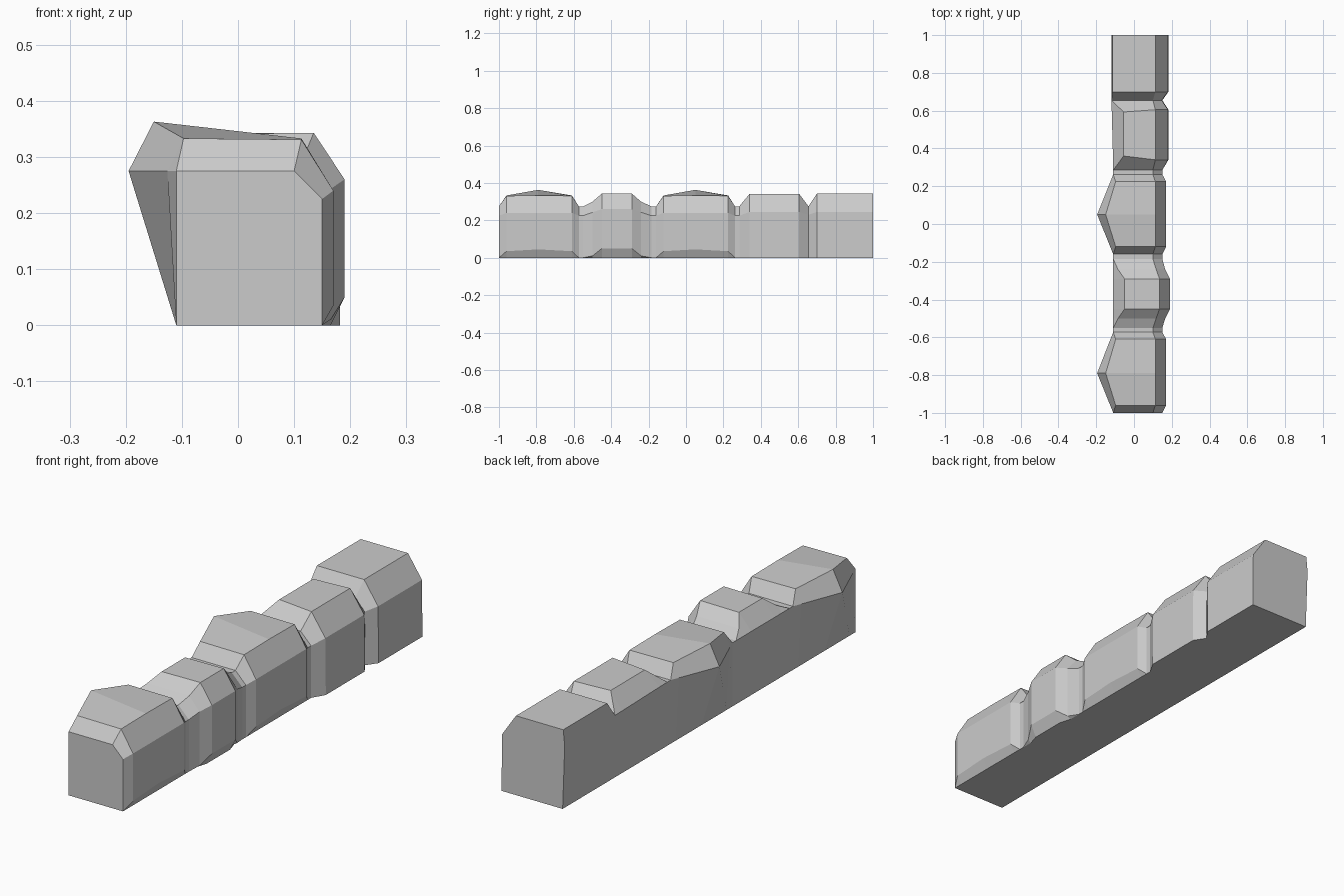
import bpy, bmesh

if "Cube" in bpy.data.objects:
    bpy.data.objects.remove(bpy.data.objects["Cube"])

# Cross-sections: top-left (x,z), top-right (x,z), right shoulder (x,z),
# height of the undercut at the right foot, foot x
GROOVE = ((-0.11, 0.275), (0.10, 0.275), (0.15, 0.225), 0.0, 0.15)
STONE = ((-0.097, 0.333), (0.113, 0.331), (0.17, 0.24), 0.035, 0.15)
PEAK = ((-0.15, 0.363), (0.113, 0.333), (0.17, 0.24), 0.045, 0.15)
RAMP = ((-0.085, 0.30), (0.117, 0.30), (0.165, 0.243), 0.01, 0.15)
SMALL = ((-0.05, 0.341), (0.135, 0.343), (0.19, 0.26), 0.05, 0.165)
BLOCK = ((-0.055, 0.342), (0.113, 0.342), (0.18, 0.245), 0.0, 0.182)
LAST_GROOVE = ((-0.119, 0.275), (0.10, 0.275), (0.147, 0.23), 0.0, 0.15)
LAST = ((-0.113, 0.343), (0.113, 0.343), (0.18, 0.245), 0.0, 0.182)


def bulged_stone(start, peak, end):
    """Chamfered stone that bulges to a point on its left side."""
    return [(start, -0.11, GROOVE, 0), (start + 0.04, -0.126, STONE, 0),
            (peak, -0.195, PEAK, 0),
            (end - 0.037, -0.125, STONE, 0), (end, -0.11, GROOVE, 0)]


# Stations along the curb: y, left edge x, section, y shift of top-left corner
stations = bulged_stone(-1.0, -0.79, -0.573)
stations += [(-0.55, -0.11, GROOVE, 0), (-0.50, -0.11, RAMP, 0),
             (-0.45, -0.11, SMALL, 0), (-0.29, -0.11, SMALL, 0),
             (-0.24, -0.11, RAMP, 0), (-0.185, -0.11, GROOVE, 0)]
stations += bulged_stone(-0.16, 0.05, 0.262)
stations += [(0.285, -0.11, GROOVE, 0), (0.34, -0.111, BLOCK, 0.02),
             (0.605, -0.118, BLOCK, -0.012), (0.655, -0.119, LAST_GROOVE, 0),
             (0.70, -0.12, LAST, 0), (1.0, -0.12, LAST, 0)]

# Stone row: loft the sections together
bm = bmesh.new()
rings = []
for y, left, (tl, tr, r, cut, foot), shift in stations:
    pts = [(-0.11, y, 0), (left, y, 0.275), (tl[0], y + shift, tl[1]),
           (tr[0], y, tr[1]), (r[0], y, r[1]),
           (r[0] if cut else foot, y, cut), (foot, y, 0)]
    rings.append([bm.verts.new(p) for p in pts])
for a, b in zip(rings, rings[1:]):
    for i in range(len(a)):
        j = (i + 1) % len(a)
        bm.faces.new((a[i], a[j], b[j], b[i]))
bm.faces.new(rings[0])
bm.faces.new(rings[-1])
bmesh.ops.remove_doubles(bm, verts=bm.verts, dist=0.0005)
bmesh.ops.recalc_face_normals(bm, faces=bm.faces)
mesh = bpy.data.meshes.new("stone_curb")
bm.to_mesh(mesh)
bm.free()
bpy.context.collection.objects.link(bpy.data.objects.new("stone_curb", mesh))
